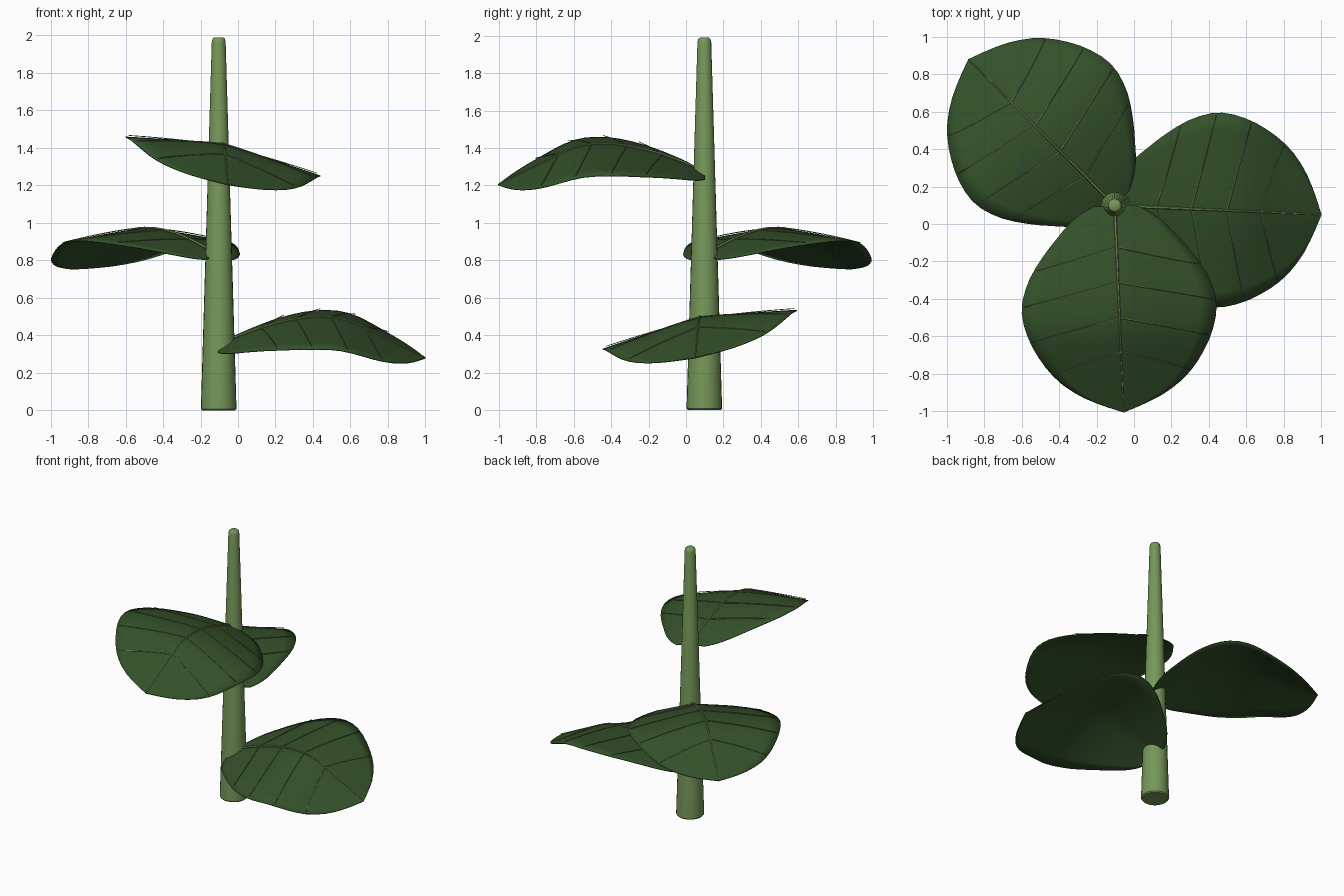
import bpy, bmesh, math
from mathutils import Vector

if "Cube" in bpy.data.objects:
    bpy.data.objects.remove(bpy.data.objects["Cube"])

STEM = Vector((-0.103, 0.098, 0))


def material(name, rgb):
    m = bpy.data.materials.new(name)
    m.diffuse_color = (*rgb, 1)
    m.use_nodes = True
    m.node_tree.nodes["Principled BSDF"].inputs["Base Color"].default_value = m.diffuse_color
    return m


LEAF = material("dark leaf green", (0.034, 0.082, 0.023))
STALK = material("light stem green", (0.18, 0.31, 0.10))
VEIN = material("vein green", (0.18, 0.27, 0.10))

# Leaf profile, by distance from the stem axis: half width and midrib height
WIDTH = [(0, .11), (.03, .17), (.08, .24), (.15, .305), (.25, .39), (.38, .475), (.53, .52),
         (.68, .495), (.82, .425), (.93, .335), (1.01, .225), (1.06, .12), (1.105, .0)]
RISE = [(0, 0), (.1, .047), (.3, .115), (.5, .15), (.68, .135), (.9, .035), (1.105, -.065)]


def smooth(table, x):
    """Hermite interpolation through a short table."""
    n = len(table)
    slope = lambda i: ((table[min(i + 1, n - 1)][1] - table[max(i - 1, 0)][1]) /
                       (table[min(i + 1, n - 1)][0] - table[max(i - 1, 0)][0]))
    i = 0
    while i < n - 2 and x > table[i + 1][0]:
        i += 1
    (x0, y0), (x1, y1) = table[i], table[i + 1]
    h = x1 - x0
    t = min(max((x - x0) / h, 0), 1)
    return (y0 * (1 + 2 * t) * (1 - t) ** 2 + slope(i) * h * t * (1 - t) ** 2
            + y1 * t * t * (3 - 2 * t) + slope(i + 1) * h * t * t * (t - 1))


def finish(bm, name, mat):
    bmesh.ops.recalc_face_normals(bm, faces=bm.faces)
    me = bpy.data.meshes.new(name)
    bm.to_mesh(me)
    bm.free()
    me.materials.append(mat)
    ob = bpy.data.objects.new(name, me)
    bpy.context.collection.objects.link(ob)
    bpy.ops.object.select_all(action='DESELECT')
    ob.select_set(True)
    bpy.context.view_layer.objects.active = ob
    bpy.ops.object.shade_smooth_by_angle(angle=math.radians(40))
    return ob


def tube(bm, pts, radii, sides):
    """Tapered closed tube along a path."""
    rings = []
    for i, p in enumerate(pts):
        d = (pts[min(i + 1, len(pts) - 1)] - pts[max(i - 1, 0)]).normalized()
        ref = Vector((0, 0, 1)) if abs(d.z) < .9 else Vector((1, 0, 0))
        u = d.cross(ref).normalized()
        v = u.cross(d)
        rings.append([bm.verts.new(p + radii[i] * (u * math.cos(k * math.tau / sides)
                                                   + v * math.sin(k * math.tau / sides)))
                      for k in range(sides)])
    for a, b in zip(rings, rings[1:]):
        for k in range(sides):
            j = (k + 1) % sides
            bm.faces.new((a[k], a[j], b[j], b[k]))
    bm.faces.new(rings[0])
    bm.faces.new(rings[-1])


# Stem: straight taper with softly rounded ends
bm = bmesh.new()
profile = [(0, .088), (.008, .095), (1.965, .037), (1.983, .033), (1.99, .024)]
tube(bm, [STEM + Vector((0, 0, z)) for z, r in profile], [r for z, r in profile], 24)
finish(bm, "stem", STALK)


def make_leaf(name, base_z, heading, roll):
    a = math.radians(heading)
    fwd = Vector((math.cos(a), math.sin(a), 0))
    left = Vector((-math.sin(a), math.cos(a), 0))

    def surf(r, v, lift=0):
        """Point on the leaf: r along the midrib, v across from -1 to 1."""
        w = smooth(WIDTH, r)
        droop = .065 * (w / .52) * abs(v) ** 1.15
        z = base_z + smooth(RISE, r) - droop + roll * w * v + lift
        return STEM + fwd * r + left * (w * v) + Vector((0, 0, z))

    # Blade
    bm = bmesh.new()
    rows, cols = 28, 12
    grid = []
    for i in range(rows):
        r = 1.105 * (1 - math.cos(math.pi * i / rows)) / 2
        grid.append([bm.verts.new(surf(r, 2 * j / cols - 1)) for j in range(cols + 1)])
    for p, q in zip(grid, grid[1:]):
        for j in range(cols):
            bm.faces.new((p[j], q[j], q[j + 1], p[j + 1]))
    tip = bm.verts.new(surf(1.105, 0))
    for j in range(cols):
        bm.faces.new((grid[-1][j], tip, grid[-1][j + 1]))
    blade = finish(bm, name + "_blade", LEAF)
    if blade.data.polygons[40].normal.z < 0:
        blade.data.flip_normals()
    sol = blade.modifiers.new("thickness", 'SOLIDIFY')
    sol.thickness = .005
    sol.offset = -1

    # Midrib and paired side veins
    bm = bmesh.new()
    n = 24
    tube(bm, [surf(.02 + 1.08 * i / n, 0, .003) for i in range(n + 1)],
         [.009 - .0065 * i / n for i in range(n + 1)], 6)
    for start in (.22, .41, .60, .78):
        for side in (-1, 1):
            pts = [surf(start + .11 * k / 6, side * .97 * k / 6, .004 + .004 * k / 6)
                   for k in range(7)]
            tube(bm, pts, [.0035 - .0015 * k / 6 for k in range(7)], 5)
    finish(bm, name + "_veins", VEIN)


# Three leaves spiralling up the stem by the golden angle
for i, (z, roll) in enumerate([(.345, .2), (.82, 0), (1.27, -.2)]):
    make_leaf(("lower", "middle", "upper")[i] + "_leaf", z, -2.5 + 137.5 * i, roll)
